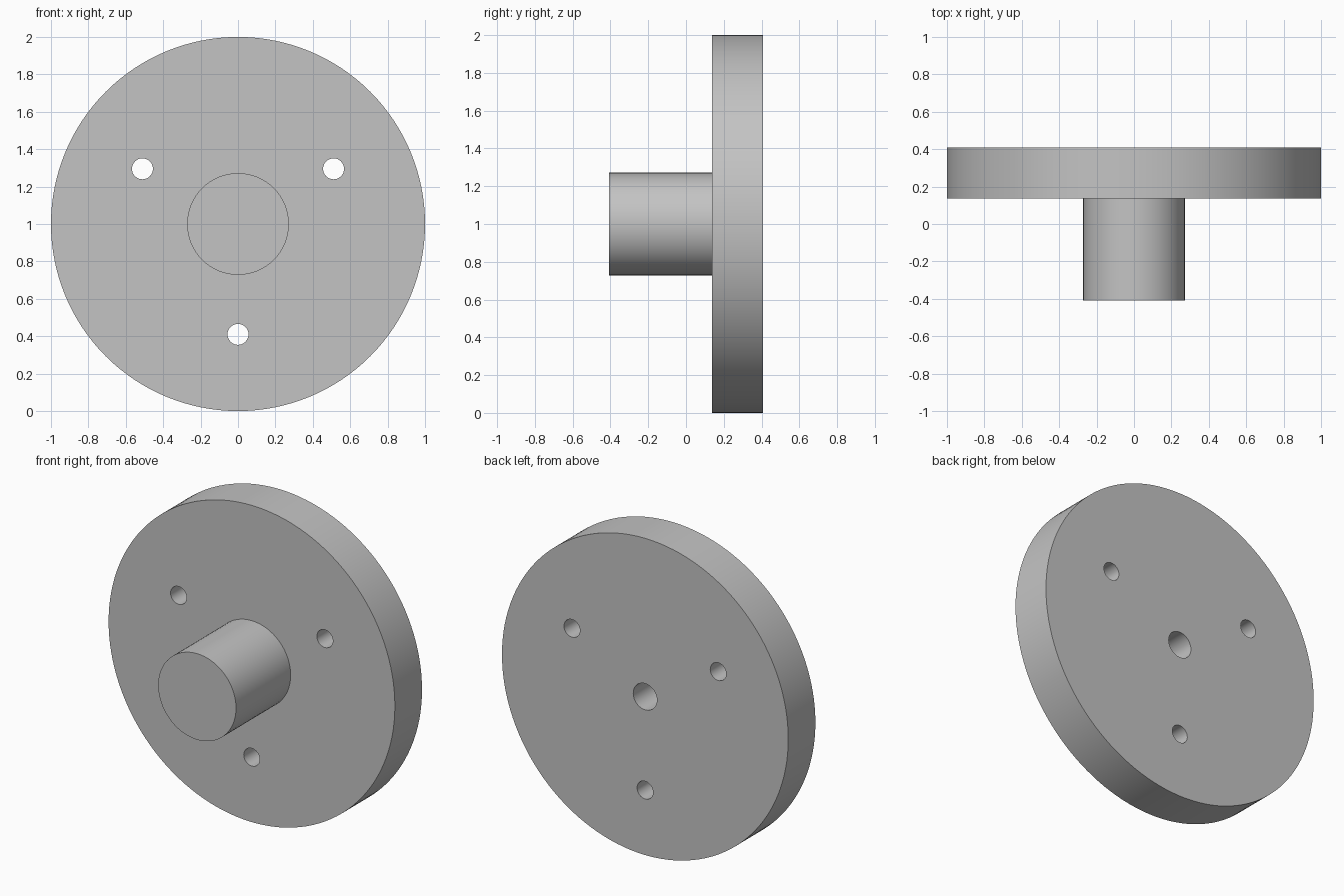
import bpy
import math

cube = bpy.data.objects.get("Cube")
if cube:
    bpy.data.objects.remove(cube, do_unlink=True)

CENTRE_Z = 1.0
FRONT, STEP, BACK = -0.408, 0.137, 0.408   # boss tip, flange front, flange back

grey = bpy.data.materials.new("plain_grey")
grey.use_nodes = True
colour = (0.55, 0.55, 0.55, 1.0)
grey.diffuse_color = colour
grey.node_tree.nodes["Principled BSDF"].inputs["Base Color"].default_value = colour


def cylinder(name, radius, y0, y1, x=0.0, z=CENTRE_Z, sides=64):
    """Cylinder lying along y between y0 and y1."""
    bpy.ops.mesh.primitive_cylinder_add(
        vertices=sides, radius=radius, depth=y1 - y0,
        location=(x, (y0 + y1) / 2, z), rotation=(math.pi / 2, 0, 0))
    obj = bpy.context.object
    obj.name = name
    obj.data.materials.append(grey)
    return obj


def combine(target, other, operation):
    """Apply a boolean and discard the second solid."""
    mod = target.modifiers.new(operation.lower(), "BOOLEAN")
    mod.operation = operation
    mod.solver = "EXACT"
    mod.object = other
    bpy.context.view_layer.objects.active = target
    bpy.ops.object.modifier_apply(modifier=mod.name)
    bpy.data.objects.remove(other, do_unlink=True)


# Round flange with a solid boss on the front
flange = cylinder("flange_with_boss", 1.0, STEP, BACK, sides=128)
combine(flange, cylinder("boss", 0.272, FRONT, STEP + 0.1), "UNION")

# Three through holes on a bolt circle
for i in range(3):
    angle = math.radians(-90 + 120 * i)
    hole = cylinder("bolt_hole", 0.056, STEP - 0.1, BACK + 0.1,
                    x=0.59 * math.cos(angle),
                    z=CENTRE_Z + 0.59 * math.sin(angle), sides=32)
    combine(flange, hole, "DIFFERENCE")

# Blind centre bore from the back
combine(flange, cylinder("centre_bore", 0.083, BACK - 0.54, BACK + 0.1, sides=48),
        "DIFFERENCE")

# Smooth curved walls, crisp rims
bpy.ops.object.select_all(action="DESELECT")
flange.select_set(True)
bpy.context.view_layer.objects.active = flange
bpy.ops.object.shade_smooth_by_angle(angle=math.radians(30))
